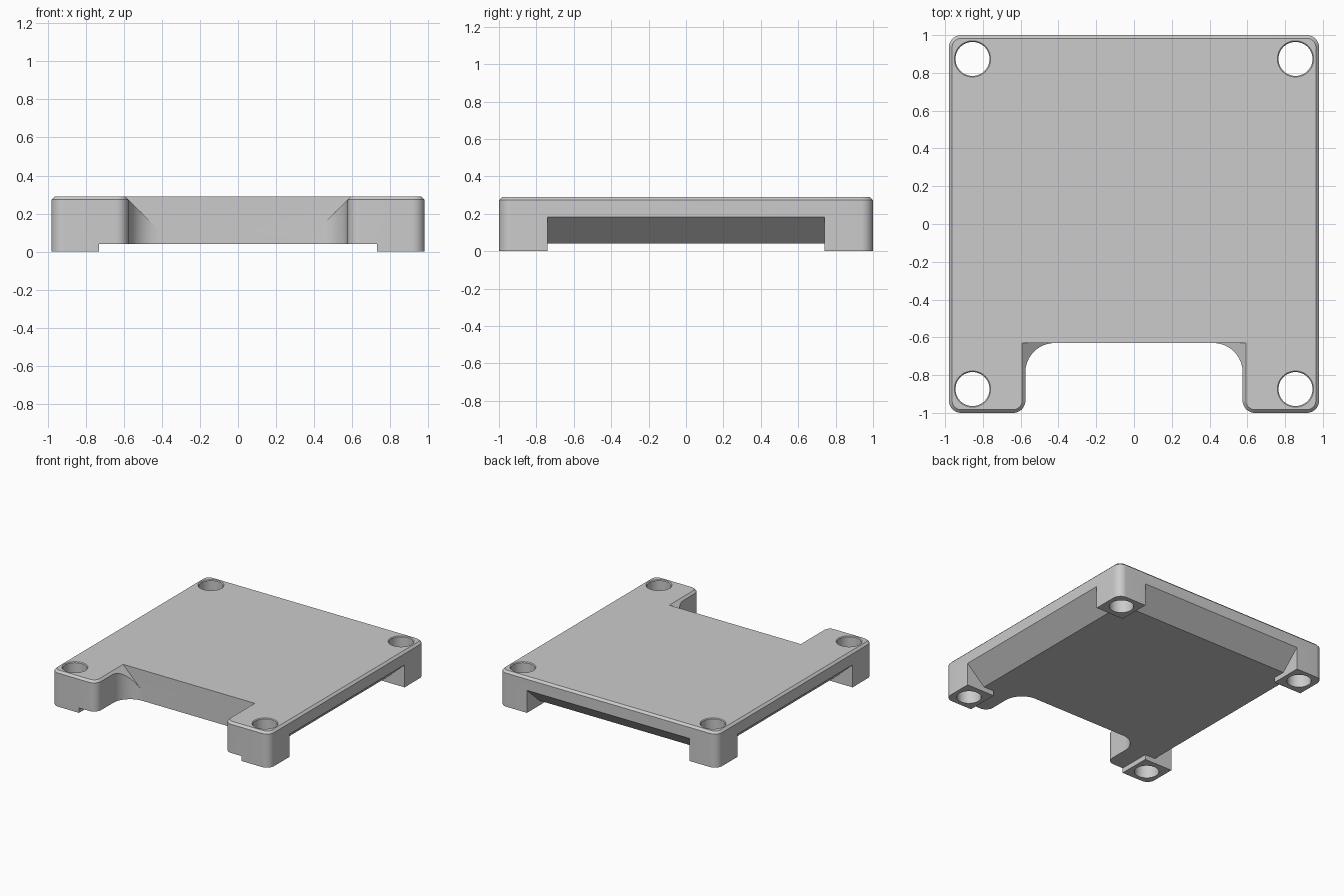
import bpy, bmesh, math
from mathutils import Vector

if "Cube" in bpy.data.objects:
    bpy.data.objects.remove(bpy.data.objects["Cube"], do_unlink=True)

X, Y, H = 0.98, 1.0, 0.29            # half width, half depth, height
NX, NY = 0.575, -0.63                # front notch half width and back wall
CH, R_OUT, R_IN = 0.017, 0.065, 0.155  # chamfer, corner and notch fillet radii
FOOT_X, FOOT_Y, FOOT_Z = 0.73, 0.74, 0.04
RUN, LIP = 0.158, 0.183              # underside slope: inward run and outer height
STEPS = 10

grey = bpy.data.materials.new("light_grey")
grey.use_nodes = True
grey.diffuse_color = (0.6, 0.6, 0.6, 1)
grey.node_tree.nodes["Principled BSDF"].inputs["Base Color"].default_value = grey.diffuse_color


def loft(name, loops, closed_path=False):
    """Skin a list of equally long point loops and cap both ends."""
    bm = bmesh.new()
    rings = [[bm.verts.new(p) for p in loop] for loop in loops]
    n = len(rings[0])
    for a, b in zip(rings, rings[1:]):
        for i in range(n):
            j = (i + 1) % n
            bm.faces.new((a[i], a[j], b[j], b[i]))
    bm.faces.new(rings[0][::-1])
    bm.faces.new(rings[-1])
    bmesh.ops.remove_doubles(bm, verts=bm.verts, dist=1e-5)
    bmesh.ops.recalc_face_normals(bm, faces=bm.faces)
    mesh = bpy.data.meshes.new(name)
    bm.to_mesh(mesh)
    bm.free()
    mesh.materials.append(grey)
    obj = bpy.data.objects.new(name, mesh)
    bpy.context.collection.objects.link(obj)
    return obj


def cut(target, cutter):
    cutter.hide_render = True
    mod = target.modifiers.new("cut", "BOOLEAN")
    mod.operation, mod.solver, mod.object = "DIFFERENCE", "EXACT", cutter
    bpy.ops.object.select_all(action="DESELECT")
    bpy.context.view_layer.objects.active = target
    target.select_set(True)
    bpy.ops.object.modifier_apply(modifier=mod.name)
    bpy.data.objects.remove(cutter, do_unlink=True)


def arc(c, d1, d2, r):
    """Points rounding corner c between travel directions d1 and d2."""
    centre = c + r * (d2 - d1)
    angles = [math.pi / 2 * i / STEPS for i in range(STEPS + 1)]
    return [centre + r * (d1 * math.sin(t) - d2 * math.cos(t)) for t in angles]


# Plate outline: rounded outer corners, filleted notch, chamfered rim.
# The rim dips along the notch fillets so the chamfer plane runs into them.
corners = [Vector(p) for p in ((X, -Y), (X, Y), (-X, Y), (-X, -Y),
                               (-NX, -Y), (-NX, NY), (NX, NY), (NX, -Y))]
base, rim, top = [], [], []
for i, c in enumerate(corners):
    d1 = (c - corners[i - 1]).normalized()
    d2 = (corners[(i + 1) % len(corners)] - c).normalized()
    inner = c.y == corners[5].y
    wall = arc(c, d1, d2, R_IN if inner else R_OUT)
    if inner:
        edge = [Vector((c.x + math.copysign(CH, c.x), c.y))] * len(wall)
    else:
        edge = arc(c + CH * (d2 - d1), d1, d2, R_OUT - CH)
    for p, q in zip(wall, edge):
        drop = NX - abs(p.x) if inner else 0
        base.append((p.x, p.y, 0))
        rim.append((p.x, p.y, H - CH - drop))
        top.append((q.x, q.y, H))
plate = loft("mounting_plate", [base, rim, top])


# Underside recess between the feet, sloping up to the side and back edges
def slope(edge, sign):
    out = 0.1
    rise = (LIP - FOOT_Z) / RUN
    return [(sign * (edge + out), LIP + out * rise), (sign * (edge - RUN), FOOT_Z)]


low = -0.1
side = [(-1.1, low), (1.1, low)] + slope(X, 1) + slope(X, -1)[::-1]
cut(plate, loft("side_recess_cutter",
                [[(a, y, z) for a, z in side] for y in (-FOOT_Y, FOOT_Y)]))
back = [(-1.1, low), (1.1, low)] + slope(Y, 1) + [(-1.1, FOOT_Z)]
cut(plate, loft("back_recess_cutter",
                [[(x, a, z) for a, z in back] for x in (-FOOT_X, FOOT_X)]))

# Four corner screw holes with a slight countersink
hole_profile = [(0.09, -0.1), (0.09, H - 0.006), (0.096, H), (0.096, H + 0.1)]
for sx in (-1, 1):
    for sy in (-1, 1):
        turn = [math.tau * i / 48 for i in range(48)]
        rings = [[(sx * 0.855 + r * math.cos(t), sy * 0.874 + r * math.sin(t), z)
                  for t in turn] for r, z in hole_profile]
        cut(plate, loft("hole_cutter", rings))

bpy.ops.object.shade_smooth_by_angle(angle=math.radians(25))
